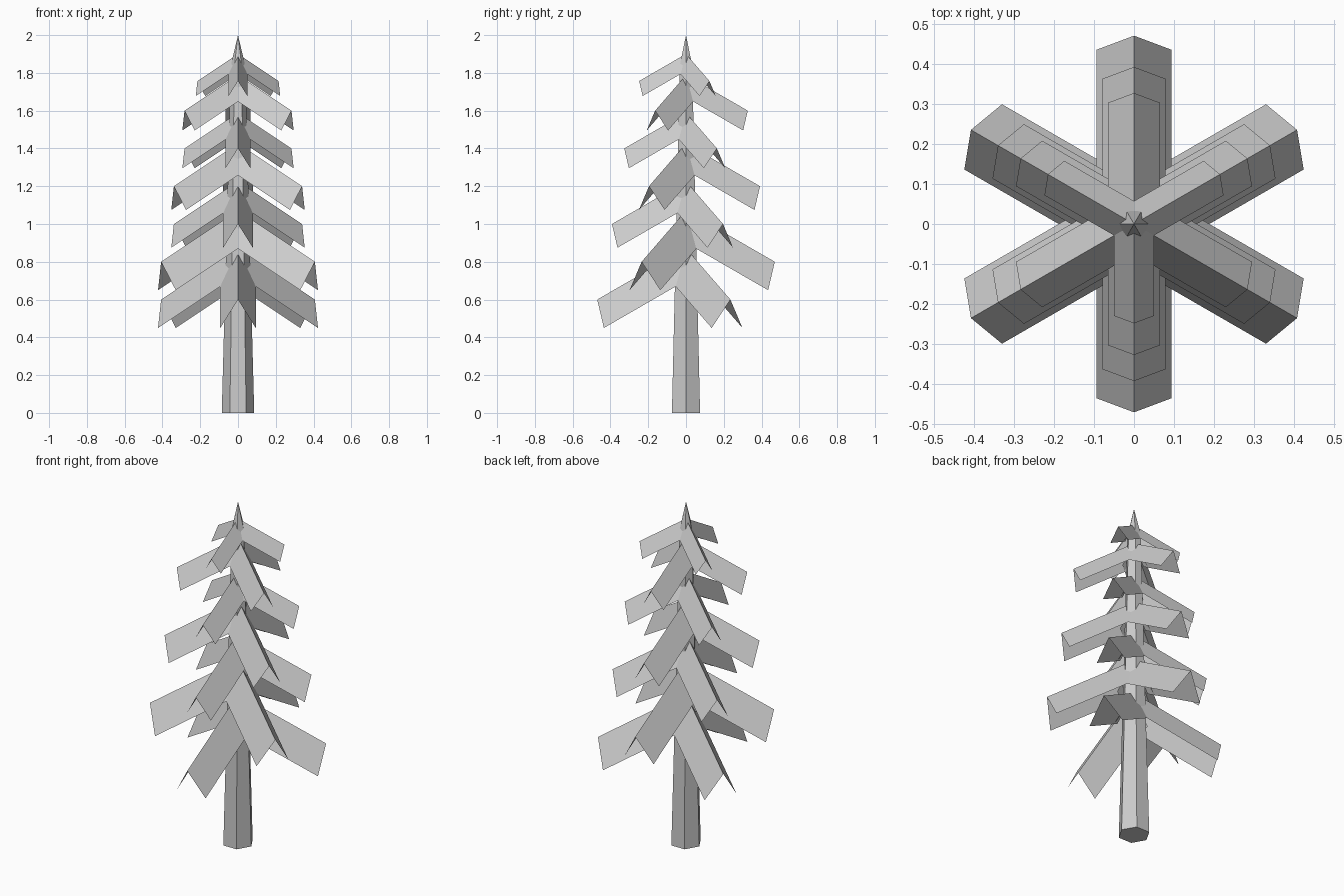
import bpy, bmesh
from math import sin, cos, radians, tan

if "Cube" in bpy.data.objects:
    bpy.data.objects.remove(bpy.data.objects["Cube"])

def make_object(name, bm):
    bmesh.ops.recalc_face_normals(bm, faces=bm.faces)
    mesh = bpy.data.meshes.new(name)
    bm.to_mesh(mesh)
    bm.free()
    obj = bpy.data.objects.new(name, mesh)
    bpy.context.collection.objects.link(obj)
    return obj

# Trunk: tapering hexagon ending in a pointed tip
bm = bmesh.new()
rings = []
for z, r in [(0, 0.086), (0.67, 0.068), (1.84, 0.038)]:
    rings.append([bm.verts.new((r * cos(radians(60 * i)), r * sin(radians(60 * i)), z))
                  for i in range(6)])
for low, high in zip(rings, rings[1:]):
    for i in range(6):
        j = (i + 1) % 6
        bm.faces.new((low[i], low[j], high[j], high[i]))
tip = bm.verts.new((0, 0, 2))
for i in range(6):
    bm.faces.new((rings[-1][i], rings[-1][(i + 1) % 6], tip))
bm.faces.new(rings[0][::-1])
make_object("trunk", bm)

# Branch tiers: three open folded sheets each, alternate tiers turned by 60 degrees
SLOPE = tan(radians(30))

def branch_tier(index, tip_z, length):
    bm = bmesh.new()
    width, drop, cut = 0.2 * length, 0.32 * length, 0.925 * length
    turn = -90 if index % 2 == 0 else 90
    for k in range(3):
        a = radians(turn + 120 * k)

        def vert(t, side, z):
            return bm.verts.new((t * cos(a) - side * sin(a), t * sin(a) + side * cos(a), z))

        end = vert(length, 0, tip_z)
        root = vert(0, 0, tip_z + SLOPE * length)
        for s in (-1, 1):
            corner = vert(cut, s * width, tip_z - drop)
            inner = vert(0, s * width, tip_z - drop + SLOPE * cut)
            bm.faces.new((end, corner, inner, root) if s < 0 else (root, inner, corner, end))
    obj = make_object(f"branch_tier_{index + 1}", bm)
    # keep the upper side of the sheets facing outwards
    if obj.data.polygons[0].normal.z < 0:
        obj.data.flip_normals()

tiers = [(0.6, 0.47), (0.8, 0.47), (1.0, 0.392), (1.2, 0.392),
         (1.4, 0.327), (1.6, 0.327), (1.757, 0.248)]
for i, (z, length) in enumerate(tiers):
    branch_tier(i, z, length)
